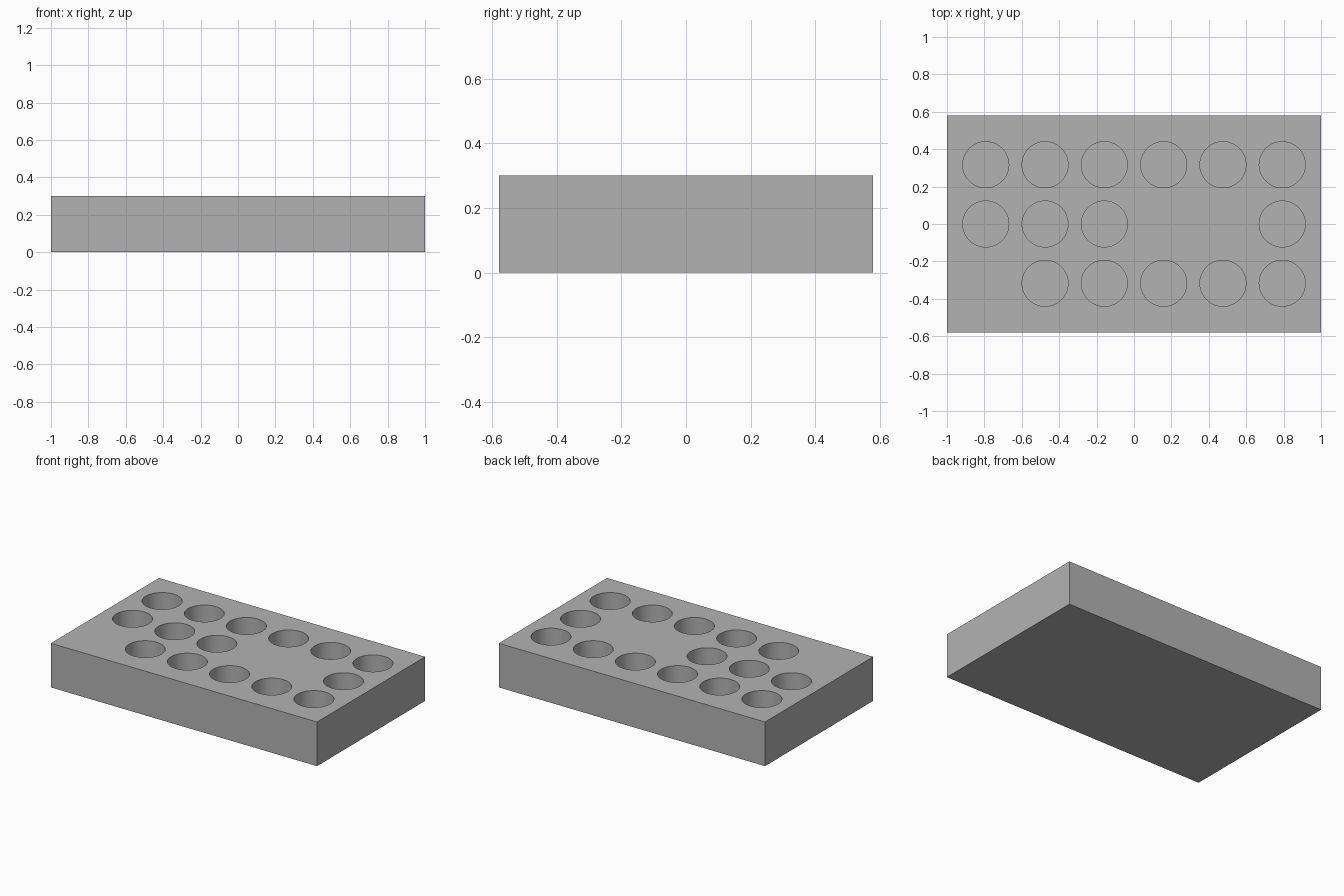
import bpy, bmesh, math
from mathutils import Matrix

if "Cube" in bpy.data.objects:
    bpy.data.objects.remove(bpy.data.objects["Cube"], do_unlink=True)

LENGTH, WIDTH, HEIGHT = 2.0, 1.16, 0.30
PITCH, RADIUS, DEPTH = 0.317, 0.123, 0.24
# rows from back to front, "o" marks a hole
LAYOUT = ["oooooo",
          "ooo..o",
          ".ooooo"]

grey = bpy.data.materials.new("plain grey")
grey.use_nodes = True
colour = (0.45, 0.45, 0.45, 1)
grey.diffuse_color = colour
grey.node_tree.nodes["Principled BSDF"].inputs["Base Color"].default_value = colour


def make_object(name, bm):
    mesh = bpy.data.meshes.new(name)
    bm.to_mesh(mesh)
    bm.free()
    mesh.materials.append(grey)
    obj = bpy.data.objects.new(name, mesh)
    bpy.context.collection.objects.link(obj)
    return obj


# Solid block
bm = bmesh.new()
bmesh.ops.create_cube(bm, size=1, matrix=Matrix.Translation((0, 0, HEIGHT / 2))
                      @ Matrix.Diagonal((LENGTH, WIDTH, HEIGHT, 1)))
block = make_object("block", bm)

# Cylinders for the round pockets
bm = bmesh.new()
for r, row in enumerate(LAYOUT):
    for c, mark in enumerate(row):
        if mark == "o":
            centre = ((c - 2.5) * PITCH, (1 - r) * PITCH, HEIGHT)
            bmesh.ops.create_cone(bm, cap_ends=True, segments=64, radius1=RADIUS,
                                  radius2=RADIUS, depth=2 * DEPTH,
                                  matrix=Matrix.Translation(centre))
cutter = make_object("pocket_cutter", bm)
cutter.hide_render = True

# Cut the pockets, then drop the cutter
cut = block.modifiers.new("pockets", "BOOLEAN")
cut.operation = "DIFFERENCE"
cut.solver = "EXACT"
cut.object = cutter
bpy.ops.object.select_all(action="DESELECT")
block.select_set(True)
bpy.context.view_layer.objects.active = block
bpy.ops.object.modifier_apply(modifier=cut.name)
bpy.data.objects.remove(cutter, do_unlink=True)

# Smooth pocket walls, crisp rims
bpy.ops.object.shade_smooth_by_angle(angle=math.radians(30))
